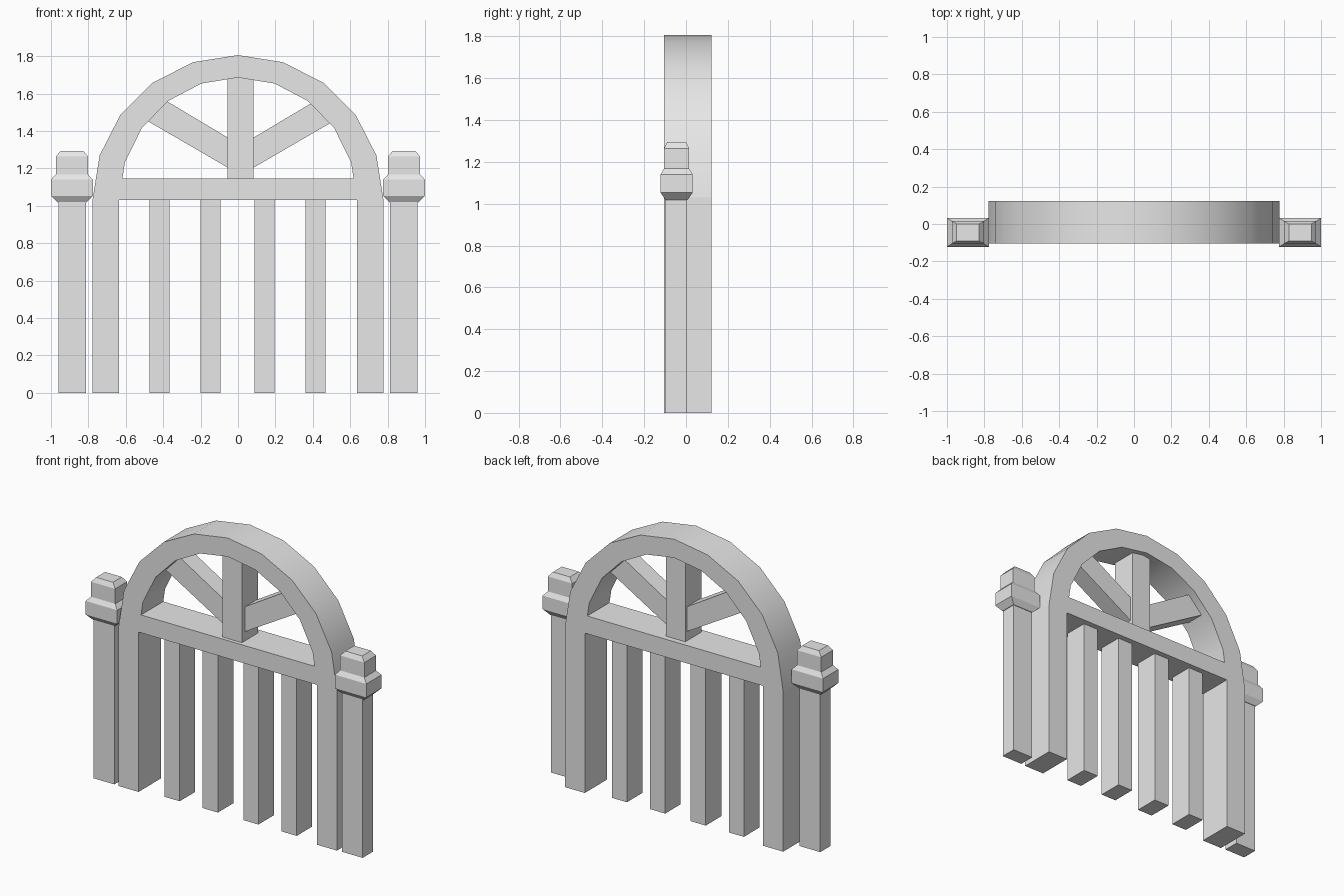
import bpy, bmesh, math

if "Cube" in bpy.data.objects:
    bpy.data.objects.remove(bpy.data.objects["Cube"])

grey = bpy.data.materials.new("plain_grey")
grey.diffuse_color = (0.8, 0.8, 0.8, 1)
grey.use_nodes = True
grey.node_tree.nodes["Principled BSDF"].inputs["Base Color"].default_value = grey.diffuse_color


def finish(name, bm):
    bmesh.ops.recalc_face_normals(bm, faces=bm.faces)
    mesh = bpy.data.meshes.new(name)
    bm.to_mesh(mesh)
    bm.free()
    mesh.materials.append(grey)
    obj = bpy.data.objects.new(name, mesh)
    bpy.context.collection.objects.link(obj)
    return obj


def plate(name, outline, y0, y1):
    """Extrude an (x, z) outline from y0 to y1."""
    bm = bmesh.new()
    front = [bm.verts.new((x, y0, z)) for x, z in outline]
    back = [bm.verts.new((x, y1, z)) for x, z in outline]
    bm.faces.new(front)
    bm.faces.new(back)
    n = len(outline)
    for i in range(n):
        j = (i + 1) % n
        bm.faces.new((front[i], front[j], back[j], back[i]))
    return finish(name, bm)


def block(name, x0, x1, y0, y1, z0, z1):
    return plate(name, [(x0, z0), (x1, z0), (x1, z1), (x0, z1)], y0, y1)


def stepped_cap(name, cx, cy, levels):
    """Stack rectangular sections (half x, half y, z) into one closed solid."""
    bm = bmesh.new()
    rings = [[bm.verts.new((cx + sx * hx, cy + sy * hy, z))
              for sx, sy in ((-1, -1), (1, -1), (1, 1), (-1, 1))]
             for hx, hy, z in levels]
    bm.faces.new(rings[0])
    bm.faces.new(rings[-1])
    for a, b in zip(rings, rings[1:]):
        for i in range(4):
            j = (i + 1) % 4
            bm.faces.new((a[i], a[j], b[j], b[i]))
    return finish(name, bm)


FRONT, BACK = -0.104, 0.122
SPRING = 1.03           # height where the arch starts
STEPS = 10              # segments in the half circle


# Arch: half ring built from quads
bm = bmesh.new()
rings = []
for i in range(STEPS + 1):
    a = math.pi * i / STEPS
    c, s = math.cos(a), math.sin(a)
    rings.append([bm.verts.new((rx * c, y, SPRING + rz * s))
                  for rx, rz, y in ((0.778, 0.776, FRONT), (0.778, 0.776, BACK),
                                    (0.636, 0.656, BACK), (0.636, 0.656, FRONT))])
bm.faces.new(rings[0])
bm.faces.new(rings[-1])
for a, b in zip(rings, rings[1:]):
    for i in range(4):
        j = (i + 1) % 4
        bm.faces.new((a[i], a[j], b[j], b[i]))
arch = finish("arch", bm)
bpy.context.view_layer.objects.active = arch
arch.select_set(True)
bpy.ops.object.shade_smooth_by_angle(angle=math.radians(30))

# Cross rail fitted between the arch feet
plate("cross_rail", [(-0.636, SPRING), (0.636, SPRING), (0.619, 1.145), (-0.619, 1.145)],
      FRONT, BACK)

# Columns, outer posts and post caps on both sides
CAP = [(0.075, 0.052, 1.017), (0.112, 0.077, 1.053), (0.112, 0.077, 1.14),
       (0.086, 0.06, 1.168), (0.086, 0.06, 1.264), (0.06, 0.045, 1.294)]
for side, s in (("left", -1), ("right", 1)):
    xs = sorted((s * 0.636, s * 0.778))
    block(side + "_column", *xs, FRONT, BACK, 0, SPRING)
    xs = sorted((s * 0.812, s * 0.959))
    block(side + "_post", *xs, -0.1, 0.003, 0, 1.03)
    stepped_cap(side + "_post_cap", s * 0.888, -0.045, CAP)

# Slats below the rail
for i, x in enumerate((-0.419, -0.147, 0.142, 0.415)):
    block(f"slat_{i + 1}", x - 0.054, x + 0.054, -0.072, 0.086, 0, SPRING)

# King post and diagonal braces inside the arch
block("king_post", -0.055, 0.084, -0.08, 0.086, 1.145, 1.72)
for side, s, x in (("left", -1, -0.053), ("right", 1, 0.082)):
    plate(side + "_brace",
          [(x - s * 0.02, 1.192), (x + s * 0.45, 1.465),
           (x + s * 0.345, 1.57), (x - s * 0.02, 1.352)], -0.05, 0.068)
